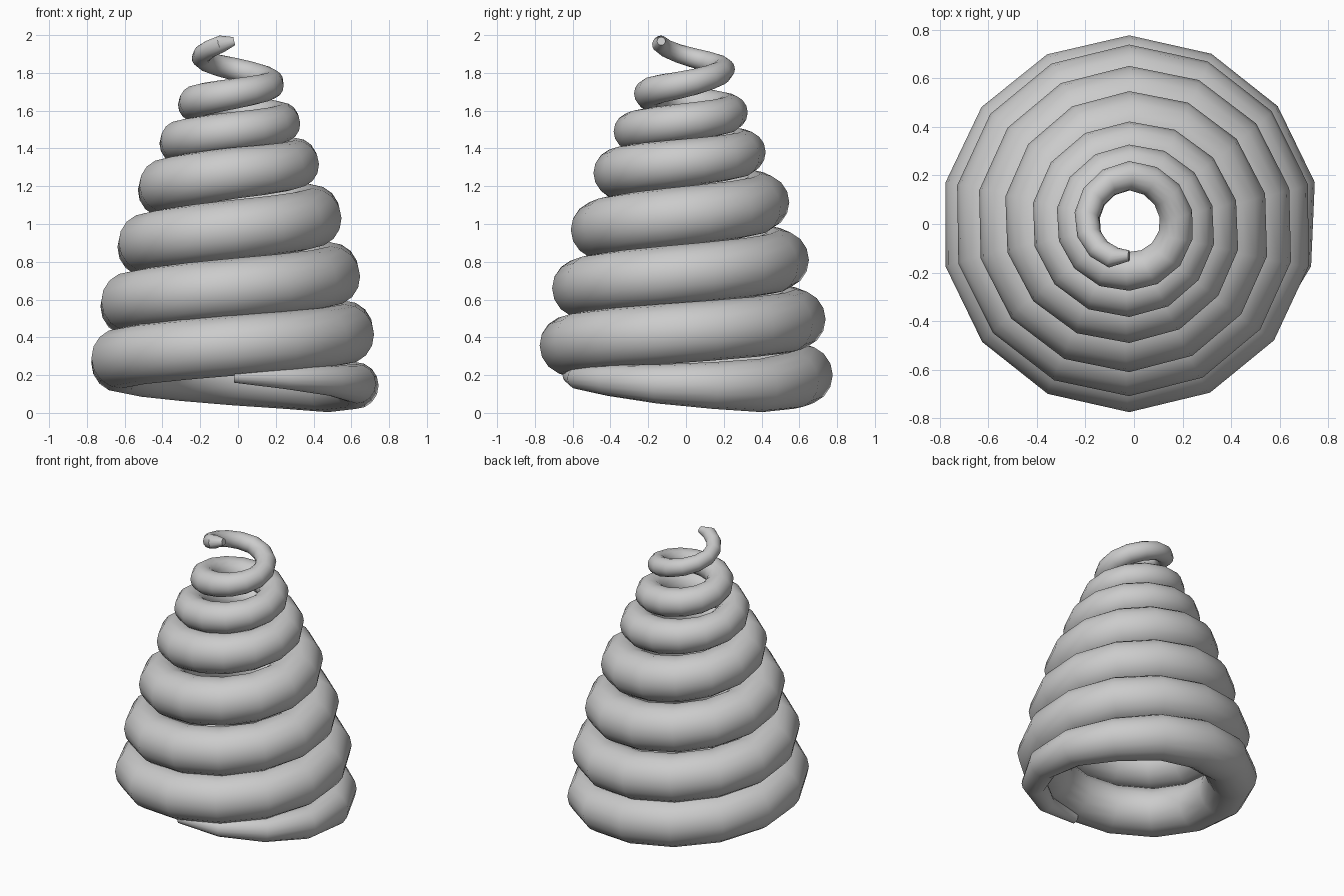
import bpy, bmesh, math
from mathutils import Vector

if "Cube" in bpy.data.objects:
    bpy.data.objects.remove(bpy.data.objects["Cube"])

STEPS, SIDES, TURNS = 14, 16, 7      # rings per turn, sides of the tube, turns
CX, CY = -0.02, -0.003               # axis of the spiral

# (turn, value) keys: outer radius, height of tube centre, tube radius
OUTER = [(0, .65), (.14, .735), (.25, .785), (.5, .78), (1, .772), (1.5, .742),
         (2, .706), (2.5, .654), (3, .607), (3.5, .55), (4, .487), (4.5, .425),
         (5, .38), (5.5, .33), (6, .272), (6.5, .262), (6.75, .225),
         (6.93, .195), (7, .15)]
HEIGHT = [(0, .195), (.125, .175), (.25, .145), (.36, .145), (.5, .2), (1, .357),
          (1.5, .495), (2, .66), (2.5, .81), (3, .97), (3.5, 1.115), (4, 1.27),
          (4.5, 1.38), (5, 1.49), (5.5, 1.59), (6, 1.69), (6.25, 1.74),
          (6.5, 1.82), (6.75, 1.89), (6.93, 1.955), (7, 1.968)]
TUBE = [(0, .035), (.125, .075), (.25, .115), (.36, .142), (.5, .16), (3.25, .157),
        (3.75, .145), (4.25, .125), (4.75, .107), (5.25, .099), (5.75, .09),
        (6.25, .07), (6.5, .06), (6.75, .05), (6.93, .045), (7, .022)]


def sample(keys, t):
    for (a, va), (b, vb) in zip(keys, keys[1:]):
        if t <= b:
            return va + (vb - va) * (t - a) / (b - a)
    return keys[-1][1]


def centre(k):
    t = k / STEPS
    ang = -math.pi / 2 + t * math.tau
    rad = sample(OUTER, t) - sample(TUBE, t)
    return Vector((CX + rad * math.cos(ang), CY + rad * math.sin(ang), sample(HEIGHT, t)))


# Tapered tube wound up a cone
bm = bmesh.new()
rings = []
last = STEPS * TURNS
for k in range(last + 1):
    t = k / STEPS
    ang = -math.pi / 2 + t * math.tau
    out = Vector((math.cos(ang), math.sin(ang), 0))
    along = Vector((-out.y, out.x, 0))
    d = centre(min(k + 1, last)) - centre(max(k - 1, 0))
    slope = math.atan2(d.z, d.xy.length)
    up = Vector((0, 0, 1)) * math.cos(slope) - along * math.sin(slope)
    r = sample(TUBE, t)
    rings.append([bm.verts.new(centre(k) + r * (out * math.cos(a) + up * math.sin(a)))
                  for a in (math.tau * i / SIDES for i in range(SIDES))])
for p, q in zip(rings, rings[1:]):
    for i in range(SIDES):
        j = (i + 1) % SIDES
        bm.faces.new((p[i], p[j], q[j], q[i]))

# End caps
bm.faces.new(rings[0])
bm.faces.new(rings[-1])
bmesh.ops.recalc_face_normals(bm, faces=bm.faces)

mesh = bpy.data.meshes.new("spiral_coil")
bm.to_mesh(mesh)
bm.free()
coil = bpy.data.objects.new("spiral_coil", mesh)
bpy.context.collection.objects.link(coil)
bpy.context.view_layer.objects.active = coil
coil.select_set(True)
bpy.ops.object.shade_smooth_by_angle(angle=math.radians(40))
